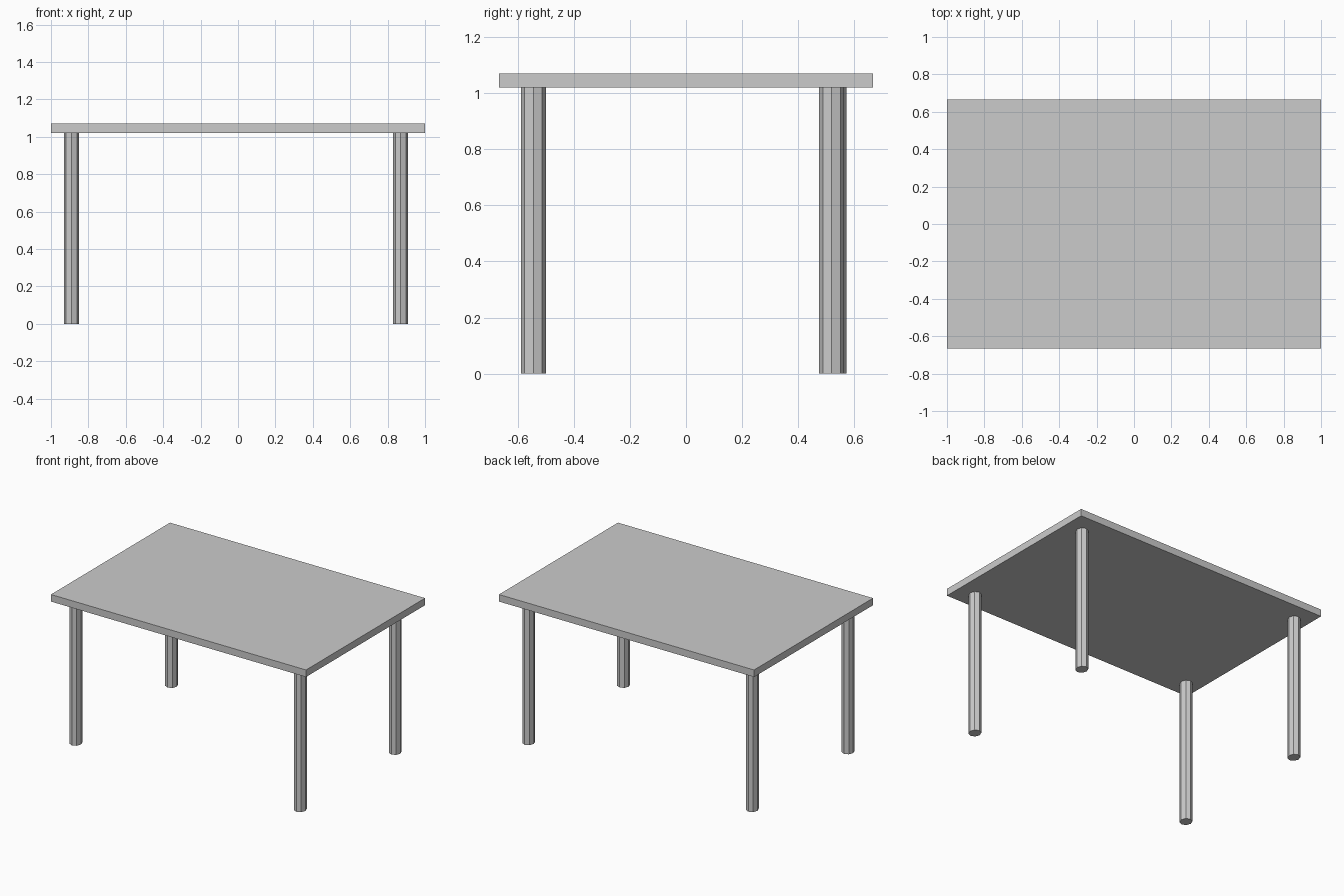
import bpy

cube = bpy.data.objects.get("Cube")
if cube:
    bpy.data.objects.remove(cube, do_unlink=True)

# Single grey finish for the whole table
grey = bpy.data.materials.new("plain grey")
grey.use_nodes = True
colour = (0.6, 0.6, 0.6, 1.0)
grey.diffuse_color = colour
grey.node_tree.nodes["Principled BSDF"].inputs["Base Color"].default_value = colour

LEG_HEIGHT = 1.02
TOP_THICKNESS = 0.05


def finish(name, scale):
    """Name the active object, size it and give it the grey finish."""
    obj = bpy.context.object
    obj.name = name
    obj.scale = scale
    obj.data.materials.append(grey)
    bpy.ops.object.transform_apply(location=False, rotation=False, scale=True)


# Table top: a thin slab
bpy.ops.mesh.primitive_cube_add(size=1, location=(0, 0, LEG_HEIGHT + TOP_THICKNESS / 2))
finish("table_top", (2.0, 1.333, TOP_THICKNESS))

# Legs: eight-sided, slightly oval, not quite symmetrically placed
legs = {
    "front_left_leg": (0.87, -0.544),
    "front_right_leg": (-0.89, -0.544),
    "back_left_leg": (0.87, 0.519),
    "back_right_leg": (-0.89, 0.528),
}
for name, (x, y) in legs.items():
    bpy.ops.mesh.primitive_cylinder_add(
        vertices=8, radius=1, depth=1, location=(x, y, LEG_HEIGHT / 2))
    finish(name, (0.04, 0.0445, LEG_HEIGHT))
